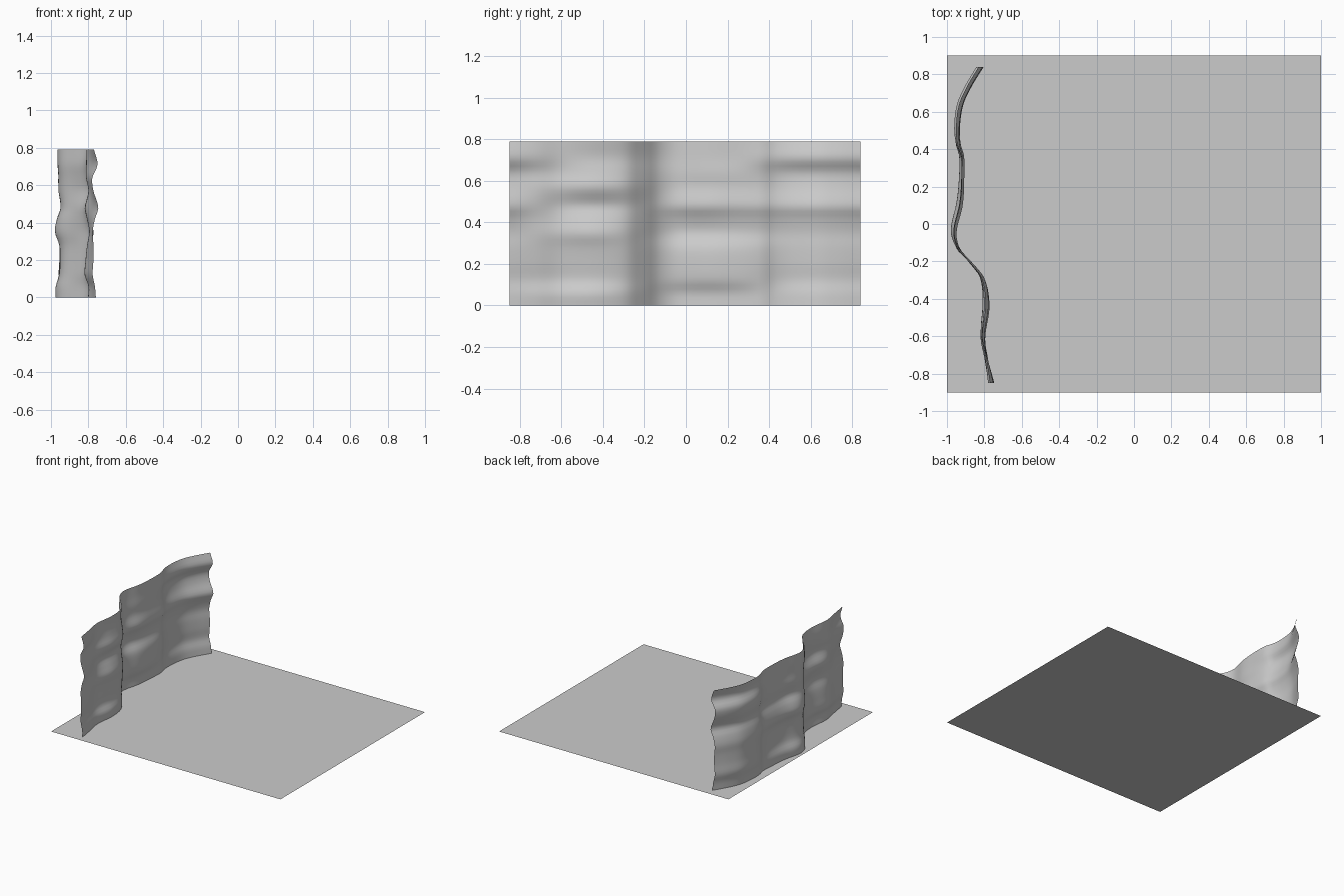
import bpy, bmesh

if "Cube" in bpy.data.objects:
    bpy.data.objects.remove(bpy.data.objects["Cube"])


def spline(xs, ys, x):
    """Smooth (Hermite) interpolation through the points xs, ys."""
    n = len(xs)
    i = 0
    while i < n - 2 and x > xs[i + 1]:
        i += 1

    def slope(k):
        a, b = max(k - 1, 0), min(k + 1, n - 1)
        return (ys[b] - ys[a]) / (xs[b] - xs[a])
    h = xs[i + 1] - xs[i]
    t = (x - xs[i]) / h
    return ((2*t**3 - 3*t**2 + 1) * ys[i] + (t**3 - 2*t*t + t) * h * slope(i)
            + (3*t*t - 2*t**3) * ys[i + 1] + (t**3 - t*t) * h * slope(i + 1))


def grid_object(name, nu, nv, func):
    bm = bmesh.new()
    rows = [[bm.verts.new(func(u / nu, v / nv)) for v in range(nv + 1)] for u in range(nu + 1)]
    for u in range(nu):
        for v in range(nv):
            f = bm.faces.new((rows[u][v], rows[u+1][v], rows[u+1][v+1], rows[u][v+1]))
            f.smooth = nu > 1
    me = bpy.data.meshes.new(name)
    bm.to_mesh(me)
    bm.free()
    ob = bpy.data.objects.new(name, me)
    bpy.context.collection.objects.link(ob)
    return ob


# flat base
grid_object("base_sheet", 1, 1, lambda u, v: (2*u - 1, 1.8*v - 0.9, 0))

# rippled upright sheet: plan curve plus ripples over the height
plan_y = [-.85, -.72, -.6, -.43, -.29, -.2, -.13, -.04, .1, .2, .36, .43, .52, .64, .74, .84]
plan_x = [-.765, -.787, -.808, -.792, -.812, -.88, -.94, -.963, -.933, -.923, -.922, -.942, -.947, -.93, -.885, -.825]
knots = [0, .06, .12, .2, .28, .35, .42, .48, .57, .64, .71, .79]
end = [.005, 0, -.012, -.008, -.008, -.012, 0, .018, -.008, -.014, .014, -.005]
front = [.005, .01, -.01, -.005, .005, .02, 0, -.018, .014, 0, -.01, 0]
middle = [-.013, -.013, .007, .012, .007, -.018, -.006, .017, .002, .003, -.001, -.003]
blend_y = [-.85, -.45, 0, .25, .5, .84]
ripples = [end, front, middle, middle, end, end]
strength = [1, 1, 1, .8, .9, 1.2]


def rippled(u, v):
    y, z = -.85 + 1.69 * u, .79 * v
    offsets = [s * spline(knots, r, z) for s, r in zip(strength, ripples)]
    return (spline(plan_y, plan_x, y) + spline(blend_y, offsets, y), y, z)


grid_object("rippled_wall", 72, 40, rippled)
